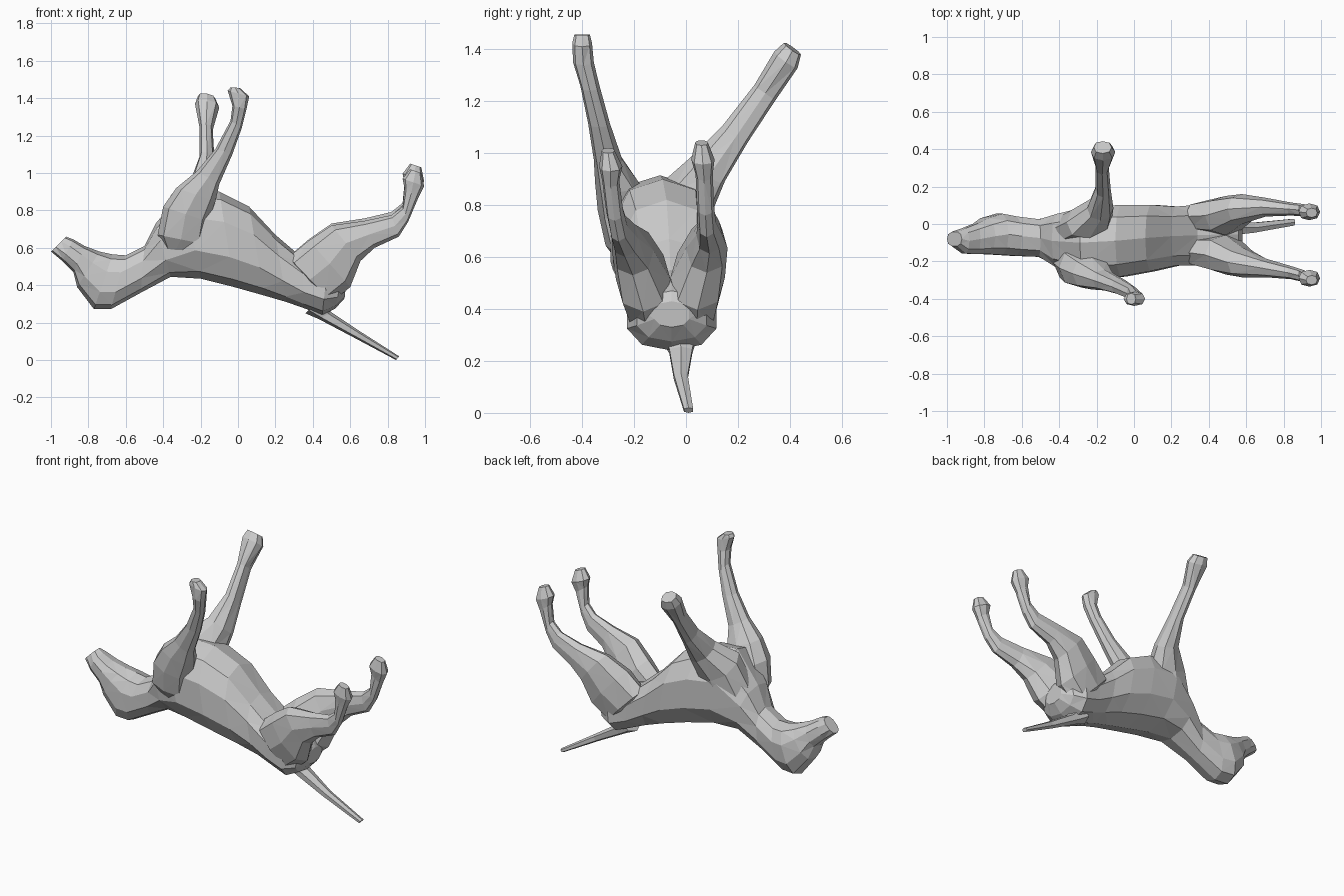
import bpy, bmesh
from math import cos, sin, pi, radians
from mathutils import Vector


def loft(name, rings, sides=8, tilt=0, full=0.85):
    """Loft through rings (x0, z0, x1, z1, y, half_width); the two xz points span each ring."""
    bm = bmesh.new()
    side = Vector((0, cos(radians(tilt)), sin(radians(tilt))))
    power = lambda v: abs(v) ** full * (1 if v >= 0 else -1)
    loops = []
    for x0, z0, x1, z1, y, w in rings:
        a, b = Vector((x0, y, z0)), Vector((x1, y, z1))
        mid, half = (a + b) / 2, (b - a) / 2
        loops.append([bm.verts.new(mid + half * power(cos(2 * pi * i / sides))
                                   + side * w * power(sin(2 * pi * i / sides)))
                      for i in range(sides)])
    for p, q in zip(loops, loops[1:]):
        for i in range(sides):
            j = (i + 1) % sides
            bm.faces.new((p[i], p[j], q[j], q[i]))
    bm.faces.new(loops[0])
    bm.faces.new(loops[-1])
    bmesh.ops.triangulate(bm, faces=bm.faces[:])
    bmesh.ops.recalc_face_normals(bm, faces=bm.faces[:])
    me = bpy.data.meshes.new(name)
    bm.to_mesh(me)
    bm.free()
    ob = bpy.data.objects.new(name, me)
    bpy.context.collection.objects.link(ob)
    return ob


# Head, neck and torso, lying on the back
loft("head_and_torso", [
    (-1.00, .58, -.92, .66, -.08, .04),
    (-.94, .53, -.88, .645, -.09, .07),
    (-.88, .47, -.82, .61, -.08, .085),
    (-.86, .39, -.74, .58, -.065, .10),
    (-.77, .272, -.67, .565, -.055, .115),
    (-.68, .272, -.60, .56, -.065, .11),
    (-.52, .36, -.50, .61, -.075, .105),
    (-.36, .445, -.44, .73, -.09, .15),
    (-.20, .435, -.29, .915, -.10, .20),
    (-.02, .39, -.10, .90, -.09, .20),
    (.14, .345, .06, .82, -.075, .185),
    (.26, .31, .20, .67, -.065, .165),
    (.36, .275, .34, .55, -.06, .17),
    (.45, .24, .48, .51, -.055, .18),
    (.52, .275, .56, .47, -.055, .14),
    (.57, .33, .58, .43, -.055, .07)], sides=10)

# Tail
loft("tail", [
    (.36, .25, .44, .33, -.025, .07),
    (.43, .22, .50, .255, -.02, .05),
    (.62, .12, .65, .155, -.02, .03),
    (.845, .0, .862, .02, .01, .02)], sides=6)

# Hind legs share one side profile: each has its own spread and lift
hind = [(.40, .34, .30, .48, .05), (.50, .31, .27, .55, .085), (.60, .39, .38, .64, .105),
        (.655, .53, .50, .72, .08), (.73, .60, .68, .745, .05),
        (.86, .66, .82, .775, .035), (.91, .74, .88, .82, .033),
        (.965, .87, .89, .92, .033), (.995, .93, .88, .97, .045),
        (.98, 1.0, .92, 1.02, .025)]
for name, ys, lift in (
        ("right_hind_leg", (-.12, -.15, -.165, -.205, -.235, -.26, -.275, -.29, -.29, -.30), 0),
        ("left_hind_leg", (.02, .04, .045, .08, .09, .08, .075, .07, .065, .06), .03)):
    rings = []
    for i, ((x0, z0, x1, z1, w), y) in enumerate(zip(hind, ys)):
        d = lift * i / 9
        rings.append((x0, z0 + d, x1, z1 + d, y, w))
    loft(name, rings, sides=8)

# Front legs, each raised differently, roots sunk into the chest
loft("right_front_leg", [
    (-.38, .55, -.20, .52, -.17, .06),
    (-.43, .67, -.18, .62, -.21, .10),
    (-.40, .82, -.16, .74, -.235, .105),
    (-.33, .92, -.12, .85, -.265, .085),
    (-.22, 1.01, -.10, .94, -.30, .055),
    (-.12, 1.13, -.03, 1.10, -.335, .042),
    (-.04, 1.28, .02, 1.24, -.37, .037),
    (-.03, 1.36, .045, 1.34, -.395, .04),
    (-.055, 1.44, .06, 1.41, -.40, .038),
    (-.04, 1.458, .01, 1.455, -.40, .03)], sides=8)
loft("left_front_leg", [
    (-.36, .62, -.18, .56, -.06, .08),
    (-.42, .74, -.15, .66, -.02, .11),
    (-.36, .88, -.12, .79, .01, .11),
    (-.25, .97, -.11, .91, .085, .08),
    (-.205, 1.09, -.125, 1.06, .19, .058),
    (-.205, 1.24, -.135, 1.23, .305, .05),
    (-.23, 1.37, -.10, 1.35, .385, .055),
    (-.215, 1.41, -.12, 1.395, .41, .04)], sides=8, tilt=-35)
